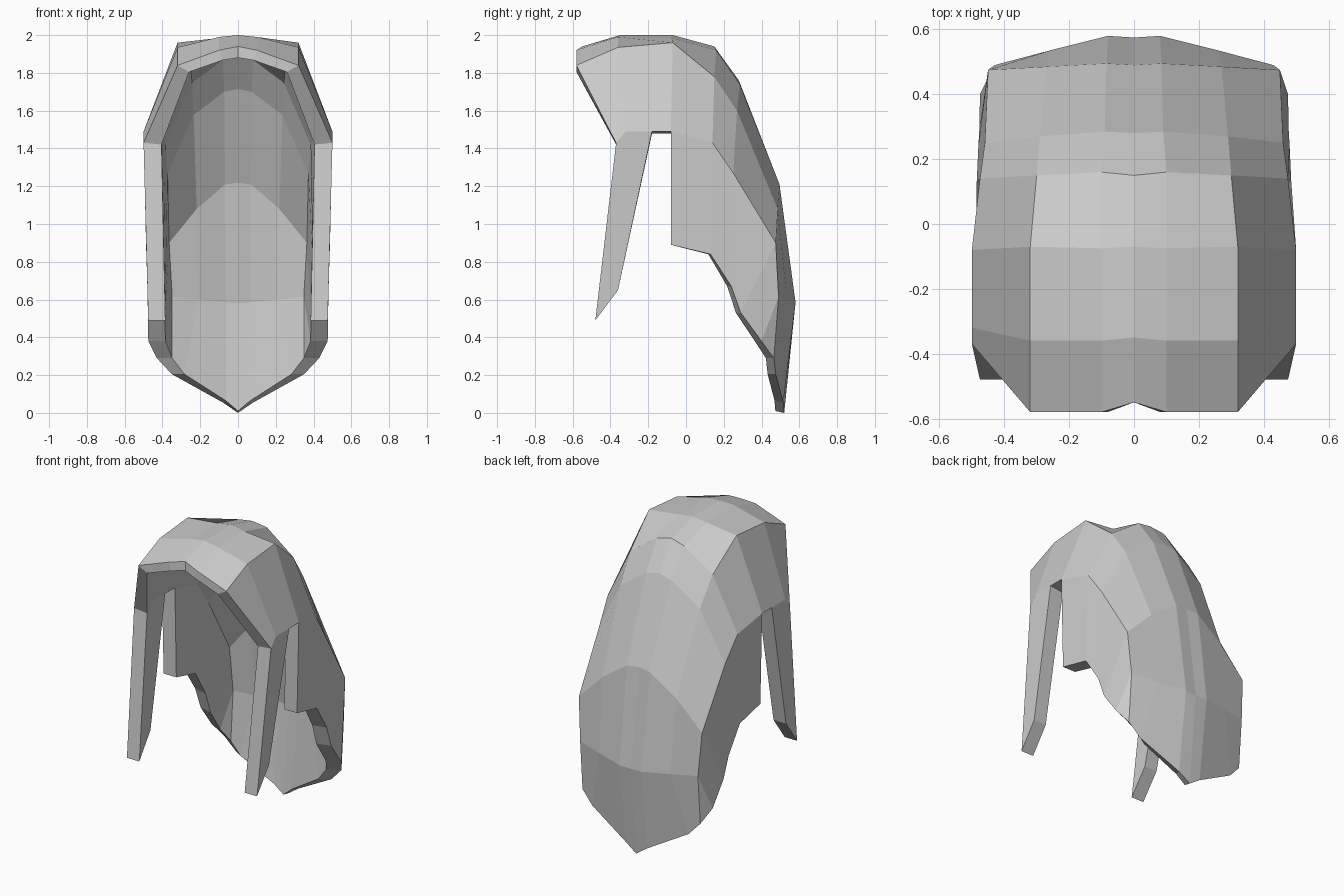
import bpy, bmesh

if "Cube" in bpy.data.objects:
    bpy.data.objects.remove(bpy.data.objects["Cube"])

# Half cross-sections of the hair shell, front rim -> crown -> back tip.
# Each row: centre (y, z), then three (x, y, z) points out to the side.
ROWS = [
    [(0, -.55, 1.94), (.10, -.58, 1.92), (.32, -.58, 1.84), (.50, -.37, 1.43)],
    [(0, -.35, 2.00), (.10, -.36, 1.99), (.32, -.36, 1.935), (.50, -.32, 1.49)],
    [(0, -.07, 2.00), (.10, -.075, 1.985), (.32, -.07, 1.96), (.50, -.08, 1.49)],
    [(0, .15, 1.94), (.10, .16, 1.92), (.30, .15, 1.78), (.475, .14, 1.43)],
    [(0, .28, 1.76), (.09, .285, 1.74), (.29, .27, 1.60), (.46, .25, 1.27)],
    [(0, .49, 1.22), (.085, .495, 1.21), (.27, .485, 1.08), (.45, .475, .90)],
    [(0, .575, .58), (.08, .58, .585), (.26, .535, .60), (.43, .49, .615)],
    [(0, .52, .00), (.08, .515, .055), (.35, .475, .205), (.43, .465, .29)],
]
# Ragged lower edge of the side panel, one point below each row from the third on
SIDE_EDGE = [(.487, -.08, .89), (.485, .13, .84), (.48, .24, .67),
             (.477, .29, .53), (.475, .40, .38)]
# Front lock: upper back corner, lower back corner, tip
LOCK = [(.50, -.18, 1.49), (.478, -.36, .65), (.475, -.48, .49)]


def inner(p):
    """Point on the lining that lies under an outer point."""
    x, y, z = p
    return (x * .81, y * (.91 if y > 0 else 1),
            z - .065 * max(0, (z - 1.2) / .8) * (1 - abs(x)) if z > .1 else z + .01)


def half_faces():
    faces = []
    for i in range(len(ROWS) - 1):
        for j in range(3):
            a, b = ROWS[i], ROWS[i + 1]
            f = [a[j], b[j], b[j + 1], a[j + 1]]
            if i == 1 and j == 2:
                f.insert(3, LOCK[0])
            faces.append(f)
    # side panel behind the gap
    for k in range(4):
        faces.append([ROWS[k + 2][3], ROWS[k + 3][3], SIDE_EDGE[k + 1], SIDE_EDGE[k]])
    faces.append([ROWS[6][3], ROWS[7][3], SIDE_EDGE[4]])
    # front lock
    faces.append([ROWS[0][3], ROWS[1][3], LOCK[0], LOCK[1], LOCK[2]])
    return faces


bm = bmesh.new()
cache = {}


def vert(p):
    key = tuple(round(c, 5) for c in p)
    if key not in cache:
        cache[key] = bm.verts.new(p)
    return cache[key]


# outer shell, mirrored, with lining
pairs = {}
shell = []
for side in (1, -1):
    for f in half_faces():
        pts = [(p[0] * side, p[1], p[2]) for p in f][::side]
        outer = [vert(p) for p in pts]
        for v, p in zip(outer, pts):
            pairs[v] = vert(inner(p))
        shell.append(bm.faces.new(outer))
rim = [e for e in bm.edges if e.is_boundary]
rim = [tuple(e.verts) for e in rim]
for f in shell:
    bm.faces.new([pairs[v] for v in reversed(f.verts[:])])
# rim closing the thickness
for a, b in rim:
    bm.faces.new([a, b, pairs[b], pairs[a]])
bmesh.ops.recalc_face_normals(bm, faces=bm.faces[:])

mesh = bpy.data.meshes.new("hair_shell")
bm.to_mesh(mesh)
bm.free()
bpy.context.collection.objects.link(bpy.data.objects.new("hair_shell", mesh))
